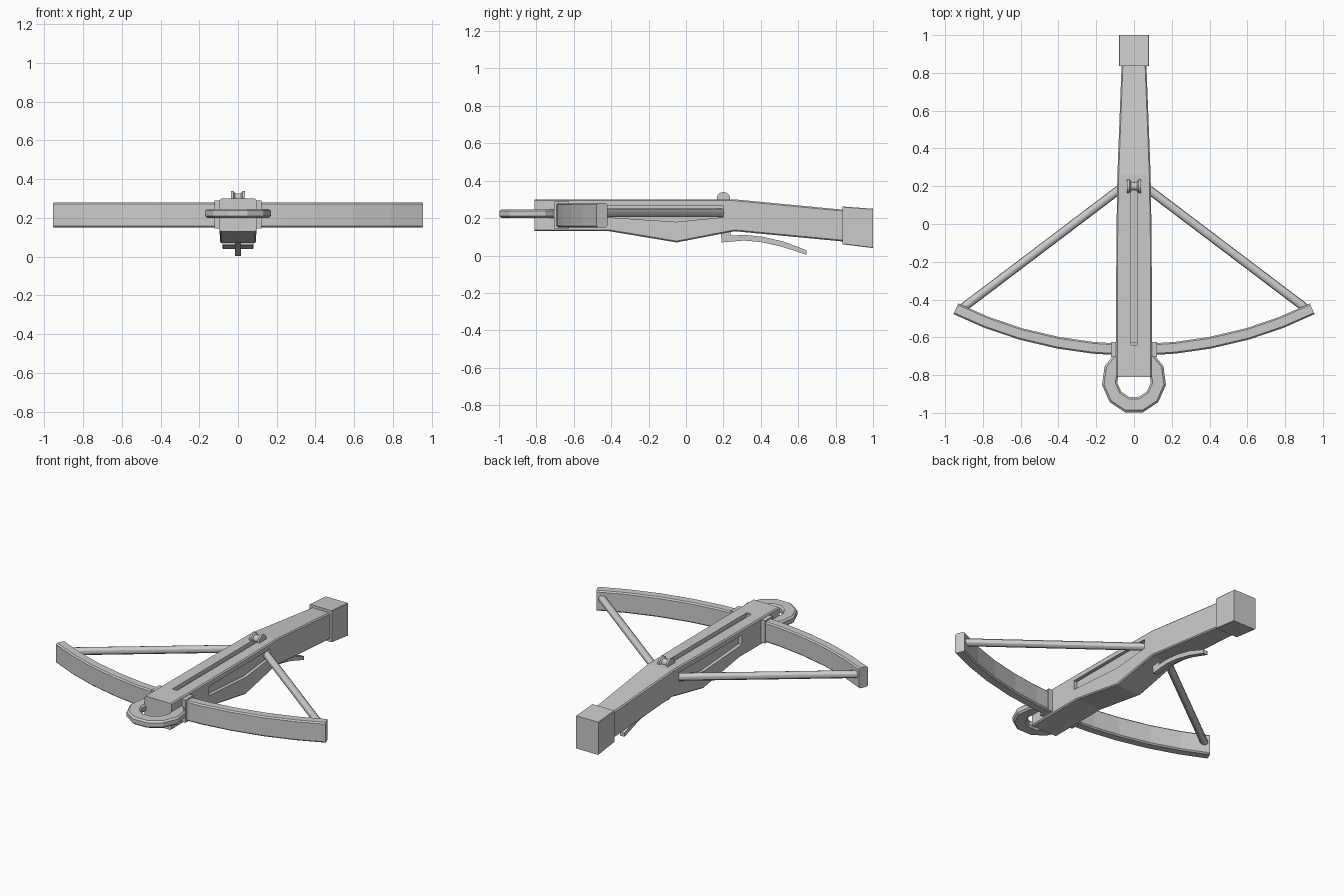
import bpy, bmesh
from math import sin, cos, pi
from mathutils import Vector

if "Cube" in bpy.data.objects:
    bpy.data.objects.remove(bpy.data.objects["Cube"])


def make(name, build):
    bm = bmesh.new()
    build(bm)
    bmesh.ops.recalc_face_normals(bm, faces=bm.faces)
    me = bpy.data.meshes.new(name)
    bm.to_mesh(me)
    bm.free()
    ob = bpy.data.objects.new(name, me)
    bpy.context.collection.objects.link(ob)
    return ob


def loft(bm, rings, closed=False):
    """Skin a list of point rings; cap the ends unless closed."""
    vs = [[bm.verts.new(p) for p in r] for r in rings]
    n, m = len(vs), len(vs[0])
    for i in range(n if closed else n - 1):
        a, b = vs[i], vs[(i + 1) % n]
        for j in range(m):
            k = (j + 1) % m
            bm.faces.new((a[j], a[k], b[k], b[j]))
    if not closed:
        bm.faces.new(vs[0])
        bm.faces.new(vs[-1])


def section(hw, z0, z1, c):
    """Chamfered rectangle as (side, z) pairs."""
    return [(-hw + c, z0), (hw - c, z0), (hw, z0 + c), (hw, z1 - c),
            (hw - c, z1), (-hw + c, z1), (-hw, z1 - c), (-hw, z0 + c)]


def along_y(bm, stations, c):
    loft(bm, [[(x, y, z) for x, z in section(w, z0, z1, c)]
              for y, w, z0, z1 in stations])


def prism_x(bm, profile, x0, x1):
    loft(bm, [[(x, y, z) for y, z in profile] for x in (x0, x1)])


def box(bm, x0, x1, y0, y1, z0, z1):
    prism_x(bm, [(y0, z0), (y1, z0), (y1, z1), (y0, z1)], x0, x1)


# stock: tapering body with a belly under the middle
stock = make("stock", lambda bm: along_y(bm, [
    (-0.81, .095, .13, .30), (-0.41, .095, .13, .30), (-0.05, .093, .07, .30),
    (0.26, .088, .13, .30), (0.86, .065, .073, .243)], .007))

# cutters: bolt groove on top, string recess on both sides
groove = make("groove_cutter", lambda bm: box(bm, -.017, .017, -.64, .19, .275, .35))


def recess_shape(bm):
    pts = [(-.43, .265), (-.43, .205), (-.05, .18), (.20, .205), (.20, .265)]
    for s in (-1, 1):
        prism_x(bm, pts, s * .072, s * .2)


recess = make("side_recess_cutter", recess_shape)
for cutter in (groove, recess):
    cutter.hide_render = True
    cutter.hide_set(True)
    mod = stock.modifiers.new("cut", 'BOOLEAN')
    mod.operation = 'DIFFERENCE'
    mod.object = cutter

# butt block
make("butt", lambda bm: along_y(bm, [(.837, .08, .06, .262), (1.0, .08, .04, .25)], .003))

# bow limbs: one curved bar passing through the stock
half = [(.11, -.662), (.22, -.655), (.40, -.629), (.60, -.582), (.78, -.521), (.943, -.449)]
path = [Vector((-x, y, 0)) for x, y in reversed(half)] + [Vector((x, y, 0)) for x, y in half]


def bow_shape(bm):
    rings = []
    for i, p in enumerate(path):
        t = (path[min(i + 1, len(path) - 1)] - path[max(i - 1, 0)]).normalized()
        n = Vector((-t.y, t.x, 0))
        rings.append([p + n * s + Vector((0, 0, z))
                      for s, z in section(.031, .15, .28, .008)])
    loft(bm, rings)


make("bow", bow_shape)

# collar holding the bow
make("bow_collar", lambda bm: loft(bm, [
    [(x, y, z) for y, z in ((-.705, .145), (-.625, .145), (-.625, .29), (-.705, .29))]
    for x in (-.122, .122)]))


# foot stirrup: eleven-sided ring with chamfered edges
def stirrup_shape(bm):
    prof = [(.09, .21), (.10, .20), (.16, .20), (.171, .21),
            (.171, .237), (.16, .247), (.10, .247), (.09, .237)]
    rings = []
    for i in range(11):
        a = -pi / 2 + (i + .5) * 2 * pi / 11
        rings.append([(r * cos(a), -.826 + 1.04 * r * sin(a), z) for r, z in prof])
    loft(bm, rings, True)


stirrup = make("stirrup", stirrup_shape)


# bowstring: a taut round cord on each side
def string_shape(bm):
    for s in (-1, 1):
        a, b = Vector((s * .91, -.447, .228)), Vector((s * .058, .198, .228))
        d = (b - a).normalized()
        u = Vector((-d.y, d.x, 0))
        loft(bm, [[p + .023 * (u * cos(k * pi / 6) + Vector((0, 0, sin(k * pi / 6))))
                   for k in range(12)] for p in (a, b)])


string = make("bowstring", string_shape)


# release nut: grooved spool lying across the stock
def nut_shape(bm):
    prof = [(-.036, .036), (-.024, .036), (-.016, .024), (0, .02),
            (.016, .024), (.024, .036), (.036, .036)]
    loft(bm, [[(x, .20 + r * cos(k * pi / 8), .304 + r * sin(k * pi / 8))
               for k in range(16)] for x, r in prof])


nut = make("release_nut", nut_shape)

# trigger lever: curved bar with a short upright under the stock
top = [(.185, .16), (.235, .16), (.24, .107), (.32, .110), (.41, .10), (.52, .075), (.645, .028)]
bottom = [(.645, .004), (.51, .048), (.40, .072), (.31, .08), (.19, .07)]
trigger = make("trigger", lambda bm: prism_x(bm, top + bottom, -.016, .016))

# round parts shaded smooth, edges kept sharp
for ob in (string, nut):
    bpy.ops.object.select_all(action='DESELECT')
    ob.select_set(True)
    bpy.context.view_layer.objects.active = ob
    bpy.ops.object.shade_smooth_by_angle()
